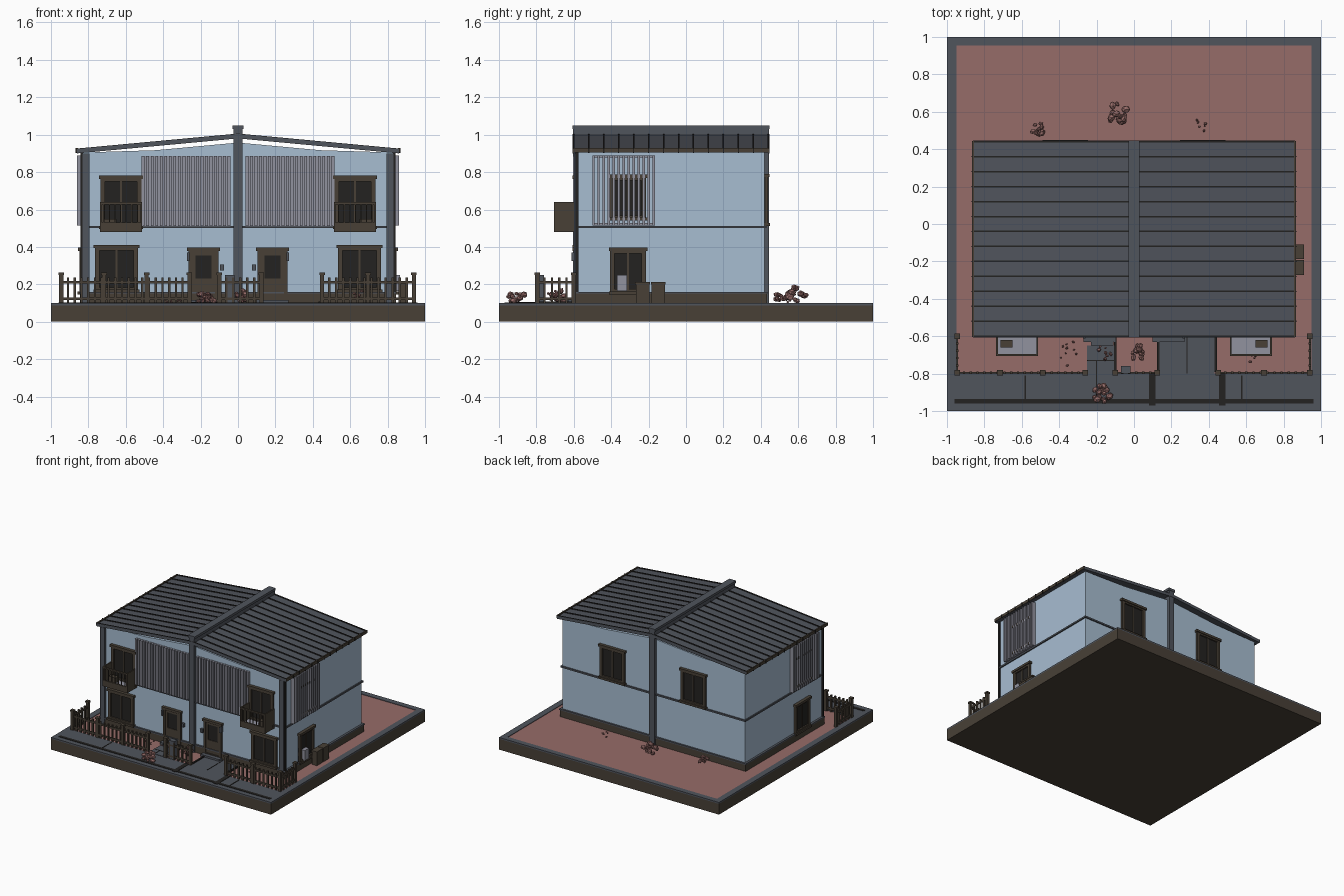
import bpy, bmesh, math, random
from mathutils import Vector, Matrix

if "Cube" in bpy.data.objects:
    bpy.data.objects.remove(bpy.data.objects["Cube"])

random.seed(4)


def mat(name, r, g, b):
    m = bpy.data.materials.new(name)
    m.diffuse_color = (r, g, b, 1)
    m.use_nodes = True
    m.node_tree.nodes["Principled BSDF"].inputs["Base Color"].default_value = m.diffuse_color
    return m


BLUE = mat("pale blue wall", .39, .51, .64)
PINK = mat("dusty pink", .305, .15, .14)
SLATE = mat("slate grey", .08, .089, .107)
BROWN = mat("dark brown", .065, .051, .037)
BLACK = mat("near black", .017, .016, .015)
LILAC = mat("lilac grey", .283, .287, .342)


def finish(name, bm, m):
    bmesh.ops.recalc_face_normals(bm, faces=bm.faces)
    me = bpy.data.meshes.new(name)
    bm.to_mesh(me)
    bm.free()
    me.materials.append(m)
    o = bpy.data.objects.new(name, me)
    bpy.context.collection.objects.link(o)
    return o


def boxes(name, m, items, mirror=False):
    """One object from boxes given as (x0, x1, y0, y1, z0, z1)."""
    bm = bmesh.new()
    items = list(items)
    if mirror:
        items += [(-b[1], -b[0]) + tuple(b[2:]) for b in items]
    for a in items:
        c = [(a[i] + a[i + 1]) / 2 for i in (0, 2, 4)]
        s = [abs(a[i + 1] - a[i]) for i in (0, 2, 4)]
        bmesh.ops.create_cube(bm, size=1, matrix=Matrix.Translation(c) @ Matrix.Diagonal((*s, 1)))
    return finish(name, bm, m)


def prism(name, m, profiles, y0, y1):
    """Extrude closed x-z profiles along y."""
    bm = bmesh.new()
    for p in profiles:
        f = bm.faces.new([bm.verts.new((x, y0, z)) for x, z in p])
        r = bmesh.ops.extrude_face_region(bm, geom=[f])
        bmesh.ops.translate(bm, vec=(0, y1 - y0, 0), verts=[v for v in r['geom'] if isinstance(v, bmesh.types.BMVert)])
    return finish(name, bm, m)


# Base slab, lawn, kerb and pavement
boxes("base", BROWN, [(-1, 1, -1, 1, 0, .088)])
boxes("lawn", PINK, [(-.95, .95, -.8, .955, .085, .096)])
boxes("kerb", SLATE, [(.95, 1, -.8, 1, .088, .1)], True)
boxes("back_kerb", SLATE, [(-.95, .95, .955, 1, .088, .1)])
boxes("pavement", SLATE, [(-1, 1, -1, -.8, .088, .1), (.135, .43, -.8, -.58, .088, .1),
                          (-.25, -.105, -.8, -.65, .088, .103), (-.23, -.11, -.65, -.58, .088, .115)])
boxes("pavement_joints", BLACK, [(-.96, .96, -.96, -.935, .09, .103), (.08, .115, -.97, -.8, .09, .103),
                                 (.455, .49, -.97, -.8, .09, .103), (-.585, -.577, -.935, -.81, .09, .102),
                                 (.573, .581, -.935, -.81, .09, .102), (-.203, -.197, -.935, -.73, .09, .1045),
                                 (.28, .285, -.8, -.6, .09, .102), (-.25, -.105, -.733, -.727, .09, .1045)])

# Walls with low gable
prism("walls", BLUE, [[(-.83, .09), (.83, .09), (.83, .905), (.44, .917), (.03, .955),
                       (-.03, .955), (-.44, .917), (-.83, .905)]], -.58, .42)
boxes("plinth", BROWN, [(-.845, .845, -.592, .432, .09, .15)])
boxes("plinth_cap", SLATE, [(-.848, .848, -.595, .435, .15, .16)])
boxes("floor_band", SLATE, [(-.84, .84, -.59, .43, .5, .513)])
boxes("party_wall", SLATE, [(-.024, .024, -.603, .443, .09, 1.04), (-.03, .03, -.606, .446, 1.03, 1.05)])
boxes("corner_pilasters", SLATE, [(.795, .832, -.6, -.575, .1, .9)], True)
boxes("downpipes", BLACK, [(.828, .842, -.592, -.575, .1, .905)], True)

# Roof slabs, seams and trims
def slope(off, th, x0=.0, x1=.86):
    z = lambda x: 1.0 - .08 * x / .86 + off
    return [[(s * x0, z(x0)), (s * x1, z(x1)), (s * x1, z(x1) - th), (s * x0, z(x0) - th)] for s in (-1, 1)]


prism("roof", SLATE, slope(0, .016), -.6, .44)
for i in range(14):
    y = -.6 + .08 * i
    prism("roof_seam", BLACK, slope(.006, .012), y - .004, y + .004)
for y in (-.606, .438):
    prism("roof_rake", SLATE, slope(.004, .024), y, y + .008)
boxes("gutter", BROWN, [(.855, .866, -.605, .445, .905, .928)], True)
boxes("gutter_brackets", BLACK, [(.86, .87, -.523 + .08 * i, -.517 + .08 * i, .902, .93) for i in range(12)], True)


# Openings: local (u along wall, d outward, z) mapped to a wall
def wall(side):
    if side == "front":
        return lambda u0, u1, d0, d1, z0, z1: (u0, u1, -.58 - d1, -.58 - d0, z0, z1)
    if side == "back":
        return lambda u0, u1, d0, d1, z0, z1: (u0, u1, .42 + d0, .42 + d1, z0, z1)
    return lambda u0, u1, d0, d1, z0, z1: (.83 + d0, .83 + d1, u0, u1, z0, z1)


def window(name, side, u0, u1, z0, z1, t=.024, mullion=True, sill=True):
    w = wall(side)
    boxes(name + "_glass", BLACK, [w(u0, u1, 0, .006, z0, z1)], True)
    frame = [w(u0, u0 + t, 0, .018, z0, z1), w(u1 - t, u1, 0, .018, z0, z1),
             w(u0, u1, 0, .018, z1 - t, z1), w(u0, u1, 0, .018, z0, z0 + t),
             w(u0 - .008, u1 + .008, 0, .026, z1 - .012, z1 + .006)]
    if mullion:
        c = (u0 + u1) / 2
        frame.append(w(c - .005, c + .005, 0, .012, z0, z1))
    if sill:
        frame.append(w(u0 - .008, u1 + .008, 0, .028, z0 - .004, z0 + .012))
    boxes(name + "_frame", BROWN, frame, True)


window("lower_front_window", "front", .535, .765, .16, .405)
window("upper_front_window", "front", .515, .735, .5, .775)
window("back_window", "back", .255, .48, .515, .785)
window("upper_side_window", "side", -.405, -.215, .545, .78)
window("lower_side_window", "side", -.405, -.215, .15, .39)

# Front doors with lamps and letter boxes
window("door", "front", .105, .265, .105, .39, .018, False, False)
boxes("door_leaf", BROWN, [(.12, .25, -.59, -.58, .11, .23), (.12, .142, -.59, -.58, .11, .38),
                           (.228, .25, -.59, -.58, .11, .38), (.12, .25, -.59, -.58, .355, .38)], True)
boxes("door_step", SLATE, [(.1, .27, -.63, -.58, .09, .115)], True)
boxes("door_lamp", SLATE, [(.258, .272, -.612, -.58, .325, .37)], True)
boxes("letter_box", SLATE, [(.075, .095, -.6, -.58, .275, .305)], True)

# Slatted cladding
boxes("front_slats", LILAC, [(.04 + .0242 * i, .055 + .0242 * i, -.603, -.58, .513, .887) for i in range(20)], True)
boxes("front_slat_backing", LILAC, [(.04, .515, -.587, -.58, .513, .885)], True)
boxes("side_slats", LILAC, [(.83, .862, -.5 + .0268 * i, -.488 + .0268 * i, .515, .89) for i in range(13)], True)
boxes("side_slat_rails", LILAC, [(.83, .85, -.5, -.17, z, z + .012) for z in (.515, .878)], True)

# Balconies with railings and planter
boxes("balcony_floor", LILAC, [(.52, .73, -.697, -.58, .495, .51)], True)
boxes("balcony_rim", BROWN, [(.512, .738, -.706, -.58, .48, .496), (.512, .738, -.706, -.695, .48, .53),
                             (.512, .738, -.706, -.695, .628, .64),
                             (.512, .522, -.706, -.58, .48, .64), (.728, .738, -.706, -.58, .48, .64)], True)
boxes("balcony_bars", BROWN, [(.535 + .03 * i, .541 + .03 * i, -.703, -.697, .52, .63) for i in range(7)], True)
boxes("balcony_planter", BROWN, [(.65, .715, -.66, -.62, .51, .55)], True)

# Bins at the right wall and small meter boxes
boxes("bins", BROWN, [(.86, .905, -.268, -.195, .096, .2), (.86, .905, -.185, -.113, .096, .2),
                      (.855, .908, -.272, -.192, .2, .212), (.855, .908, -.188, -.11, .2, .212)])
boxes("side_box", LILAC, [(.83, .866, -.37, -.315, .165, .25)])
boxes("yard_box", SLATE, [(-.07, -.02, -.8, -.76, .096, .25)])


# Picket fence runs
def fence(a, b, posts):
    a, b = Vector(a), Vector(b)
    along_x = abs(a.x - b.x) > abs(a.y - b.y)
    x0, x1, y0, y1 = min(a.x, b.x), max(a.x, b.x), min(a.y, b.y), max(a.y, b.y)
    parts = [(x0 - .005, x1 + .005, y0 - .005, y1 + .005, z, z + .014) for z in (.115, .205)]
    n = max(2, round((b - a).length / .037))
    for i in range(n + 1):
        p = a.lerp(b, i / n)
        parts.append((p.x - .006, p.x + .006, p.y - .006, p.y + .006, .096, .236))
    for i in range(posts):
        p = a.lerp(b, i / (posts - 1))
        parts.append((p.x - .011, p.x + .011, p.y - .011, p.y + .011, .096, .25))
        parts.append((p.x - .015, p.x + .015, p.y - .015, p.y + .015, .25, .263))
    boxes("fence", BROWN, parts)


fence((-.945, -.795), (-.26, -.795), 4)
fence((-.1, -.795), (.125, -.795), 2)
fence((.45, -.795), (.94, -.795), 3)
fence((-.945, -.795), (-.945, -.6), 2)
fence((.94, -.795), (.94, -.6), 2)
boxes("garden_dividers", BLACK, [(x - .006, x + .006, -.79, -.59, .096, .108) for x in (-.1, .13, .437)])


# Angular shrubs: clusters of small faceted lumps
def shrub(x, y, r, h, n, lump):
    bm = bmesh.new()
    for _ in range(n):
        a, d = random.uniform(0, 2 * math.pi), r * math.sqrt(random.random()) * .8
        s = lump * random.uniform(.6, 1.1)
        z = .1 + s * .5 + random.random() * max(0, h - s * 1.5) * (1 - .4 * d / r)
        m = Matrix.Translation((x + d * math.cos(a), y + d * math.sin(a), z))
        m = m @ Matrix.Rotation(random.uniform(0, 3), 4, Vector((random.random(), random.random(), 1)))
        bmesh.ops.create_icosphere(bm, subdivisions=1, radius=s, matrix=m @ Matrix.Diagonal((1, .8, .7, 1)))
    finish("shrub", bm, PINK)


shrub(-.17, -.91, .058, .09, 16, .022)
shrub(-.09, .59, .065, .12, 18, .024)
shrub(-.51, .51, .045, .08, 12, .018)
shrub(.02, -.68, .052, .09, 14, .02)
shrub(.35, .52, .05, .05, 7, .009)
shrub(-.17, -.7, .06, .08, 8, .012)
shrub(-.34, -.7, .09, .03, 9, .008)
shrub(.64, -.72, .04, .1, 6, .012)
